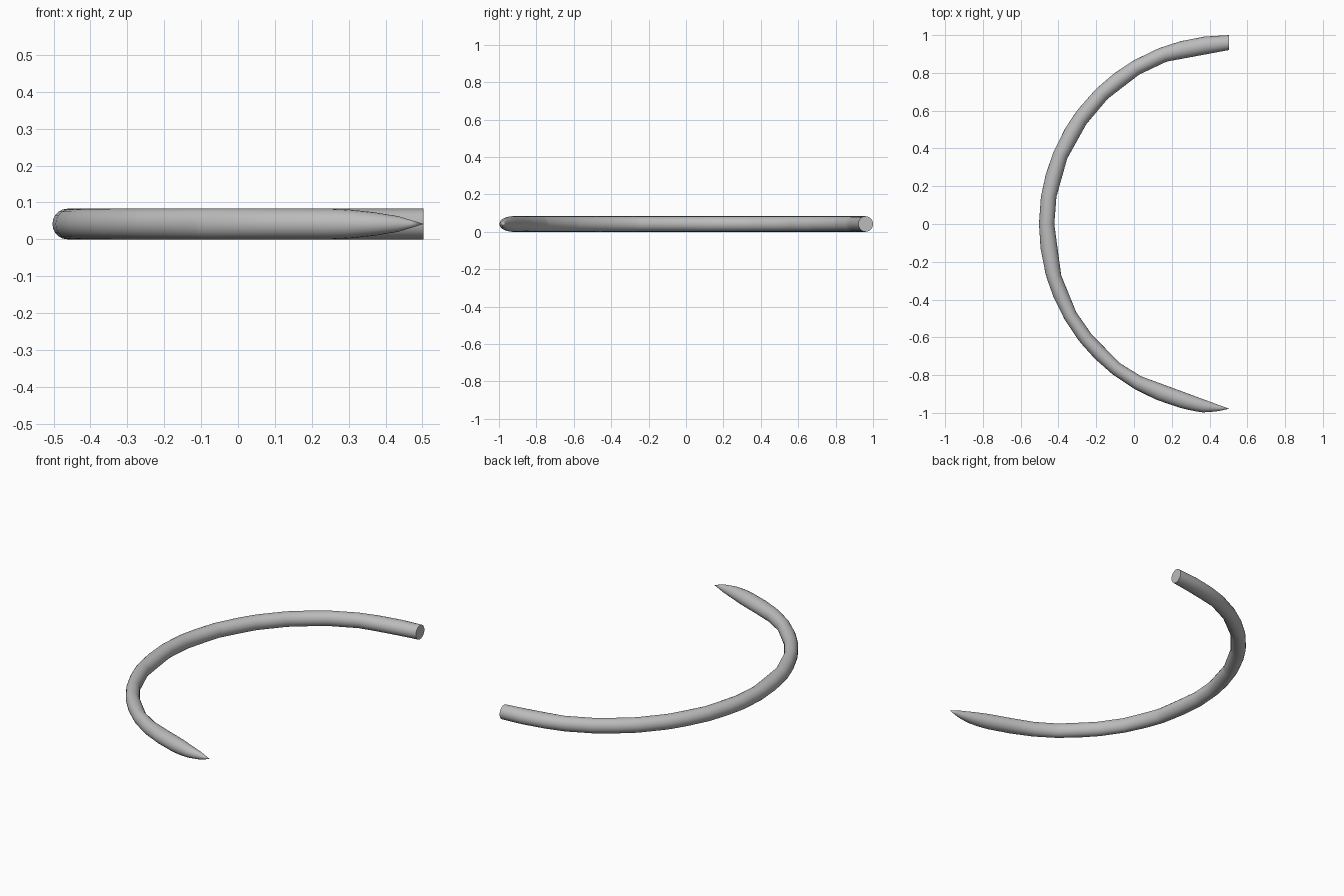
import bpy, bmesh, math

cube = bpy.data.objects.get("Cube")
if cube:
    bpy.data.objects.remove(cube, do_unlink=True)

CX, HALF, SIDES = 0.503, 0.0415, 20

# Inner edge corners as (angle, radius); straight chords run between them
INNER = [(90, .921), (111, .921), (121, .923), (134, .923), (145, .922), (158, .924),
         (171, .925), (180, .925), (197, .929), (210, .934), (219, .933), (232, .936),
         (240, .931), (270, .978)]
# Outer radius and half height where the point tapers
OUTER = [(90, 1.0), (180, 1.006), (262, 1.007), (266, .995), (270, .978)]
HEIGHT = [(90, HALF), (255, HALF), (258, .039), (262, .032), (266, .021), (270, 0)]


def span(table, t):
    for a, b in zip(table, table[1:]):
        if t <= b[0]:
            return a, b


def lerp(table, t):
    (t0, v0), (t1, v1) = span(table, t)
    return v0 + (v1 - v0) * (t - t0) / (t1 - t0)


def chord(table, t):
    (t0, r0), (t1, r1) = span(table, t)
    s = lambda d: math.sin(math.radians(d))
    return s(t1 - t0) / (s(t1 - t) / r0 + s(t - t0) / r1)


# Steel material
steel = bpy.data.materials.new("steel_grey")
steel.use_nodes = True
colour = (0.5, 0.5, 0.5, 1)
steel.diffuse_color = colour
steel.node_tree.nodes["Principled BSDF"].inputs["Base Color"].default_value = colour

# Curved tube: one elliptical ring per angle, ending in a single point
angles = sorted({90 + 7.5 * i for i in range(23)} | {t for t, _ in INNER[:-1]}
                | {258, 260, 262, 264, 266, 268})
bm = bmesh.new()
rings = []
for t in angles:
    r_in, r_out, h = chord(INNER, t), lerp(OUTER, t), lerp(HEIGHT, t)
    mid, half = (r_in + r_out) / 2, (r_out - r_in) / 2
    c, s = math.cos(math.radians(t)), math.sin(math.radians(t))
    ring = []
    for k in range(SIDES):
        a = 2 * math.pi * k / SIDES
        r = mid + half * math.cos(a)
        ring.append(bm.verts.new((CX + r * c, r * s, HALF + h * math.sin(a))))
    rings.append(ring)

for a, b in zip(rings, rings[1:]):
    for k in range(SIDES):
        n = (k + 1) % SIDES
        bm.faces.new((a[k], a[n], b[n], b[k]))

# Flat blunt end and sharp tip
bm.faces.new(rings[0])
tip = bm.verts.new((CX, -.978, HALF))
for k in range(SIDES):
    bm.faces.new((rings[-1][k], rings[-1][(k + 1) % SIDES], tip))
bmesh.ops.recalc_face_normals(bm, faces=bm.faces)

mesh = bpy.data.meshes.new("curved_needle")
bm.to_mesh(mesh)
bm.free()
mesh.materials.append(steel)
needle = bpy.data.objects.new("curved_needle", mesh)
bpy.context.collection.objects.link(needle)
bpy.ops.object.select_all(action='DESELECT')
needle.select_set(True)
bpy.context.view_layer.objects.active = needle
bpy.ops.object.shade_smooth_by_angle(angle=math.radians(30))
